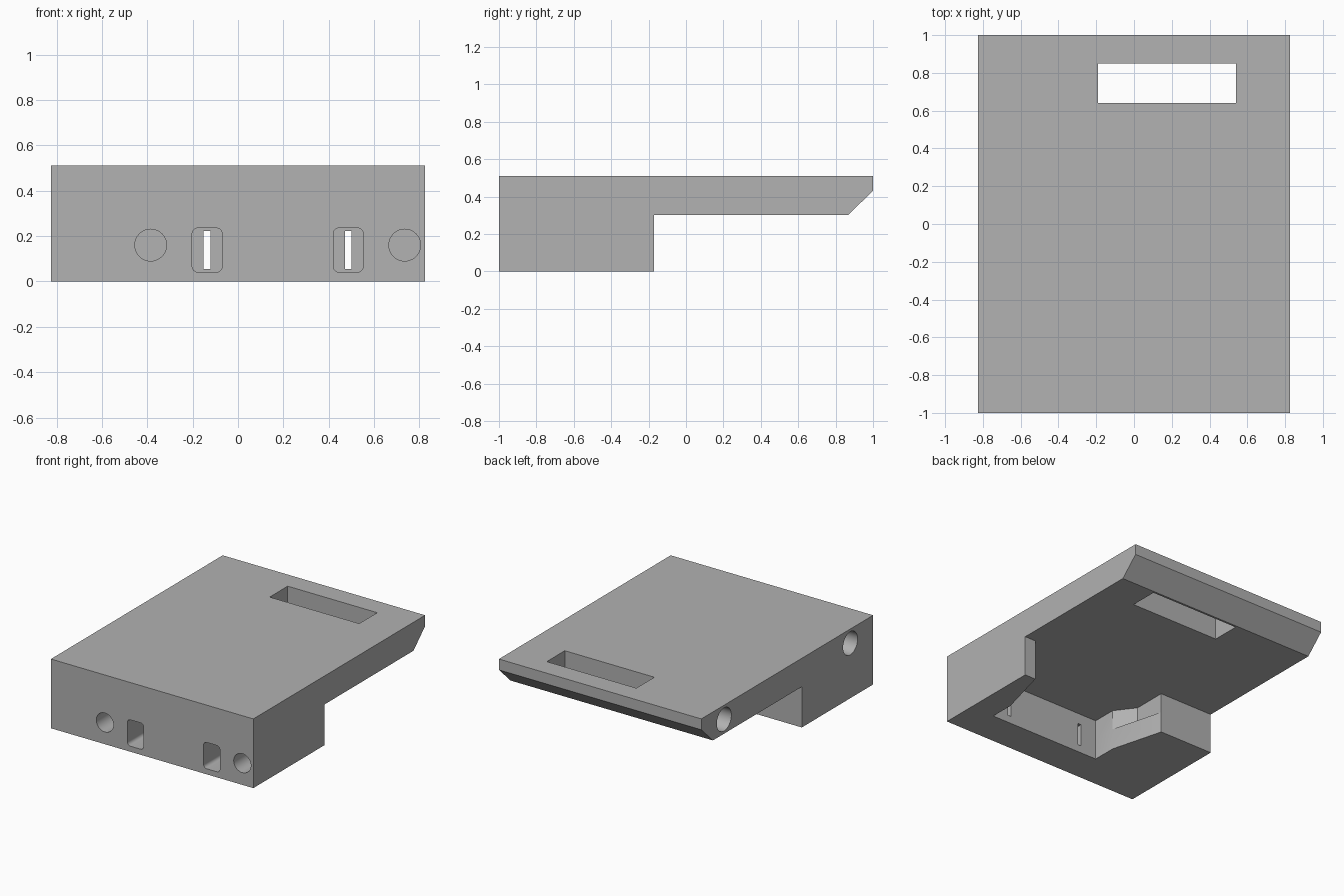
import bpy
import bmesh
import math
from mathutils import Vector

cube = bpy.data.objects.get("Cube")
if cube:
    bpy.data.objects.remove(cube, do_unlink=True)

grey = bpy.data.materials.new("plain grey")
grey.use_nodes = True
grey.diffuse_color = (0.445, 0.445, 0.445, 1)
grey.node_tree.nodes["Principled BSDF"].inputs["Base Color"].default_value = grey.diffuse_color

MID = 0.175   # centre line of the pocket, slots and sockets


def prism(name, points, axis, start, end):
    """Extrude a 2D outline along x, y or z."""
    place = {"x": lambda a, b, t: (t, a, b),
             "y": lambda a, b, t: (a, t, b),
             "z": lambda a, b, t: (a, b, t)}[axis]
    bm = bmesh.new()
    face = bm.faces.new([bm.verts.new(place(a, b, start)) for a, b in points])
    grown = bmesh.ops.extrude_face_region(bm, geom=[face])
    moved = [g for g in grown["geom"] if isinstance(g, bmesh.types.BMVert)]
    bmesh.ops.translate(bm, verts=moved, vec=Vector(place(0, 0, end - start)))
    bmesh.ops.recalc_face_normals(bm, faces=bm.faces[:])
    mesh = bpy.data.meshes.new(name)
    bm.to_mesh(mesh)
    bm.free()
    mesh.materials.append(grey)
    obj = bpy.data.objects.new(name, mesh)
    bpy.context.collection.objects.link(obj)
    return obj


def rounded(cx, cy, hw, hh, r, steps=6):
    """Rounded rectangle outline; a circle when hw = hh = r."""
    points = []
    for k, (sx, sy) in enumerate([(1, 1), (-1, 1), (-1, -1), (1, -1)]):
        for i in range(steps + 1):
            t = math.pi / 2 * (k + i / steps)
            p = (cx + sx * (hw - r) + r * math.cos(t), cy + sy * (hh - r) + r * math.sin(t))
            if not points or math.dist(points[-1], p) > 1e-5:
                points.append(p)
    if math.dist(points[0], points[-1]) < 1e-5:
        points.pop()
    return points


def circle(cx, cy, r):
    return rounded(cx, cy, r, r, r, 10)


def rect(x0, x1, y0, y1):
    return [(x0, y0), (x1, y0), (x1, y1), (x0, y1)]


def symmetric(half):
    """Mirror a half outline about the pocket centre line."""
    return [(MID + x, y) for x, y in half] + [(MID - x, y) for x, y in reversed(half)]


# Body: stepped side profile with a chamfered back lip
body = prism("mount_body", [(-1, 0), (-0.17, 0), (-0.17, 0.3), (0.865, 0.3),
                            (1, 0.43), (1, 0.51), (-1, 0.51)], "x", -0.825, 0.825)


def cut(*shape):
    cutter = prism("cutter", *shape)
    cutter.hide_render = True
    mod = body.modifiers.new("cut", "BOOLEAN")
    mod.operation = "DIFFERENCE"
    mod.solver = "EXACT"
    mod.object = cutter
    bpy.context.view_layer.objects.active = body
    bpy.ops.object.modifier_apply(modifier=mod.name)
    bpy.data.objects.remove(cutter, do_unlink=True)


# Underside pocket, flared toward the back, with a wider upper part
cut(symmetric([(0.455, -0.74), (0.455, -0.56), (0.56, -0.17), (0.56, -0.1)]), "z", -0.1, 0.3)
cut(symmetric([(0.455, -0.7), (0.455, -0.56), (0.56, -0.42), (0.56, -0.1)]), "z", 0.155, 0.3)

# Long window through the back of the plate
cut(rect(-0.19, 0.54, 0.64, 0.85), "z", 0.2, 0.6)

for side in (-1, 1):
    # Front sockets, recesses and the thin slots behind them
    cut(circle(MID + side * 0.56, 0.16, 0.07), "y", -1.1, -0.7)
    x = MID + side * 0.311
    cut(rounded(x, 0.138, 0.066, 0.097, 0.025), "y", -1.1, -0.8)
    cut(rect(x - 0.015, x + 0.015, 0.055, 0.222), "y", -0.9, -0.7)
    # Sockets in the right-hand side
    cut(circle(side * 0.735, 0.405, 0.085), "x", -0.9, -0.525)

# Smooth bores, sharp edges elsewhere
bpy.ops.object.select_all(action="DESELECT")
body.select_set(True)
bpy.context.view_layer.objects.active = body
bpy.ops.object.shade_smooth_by_angle(angle=math.radians(30))
